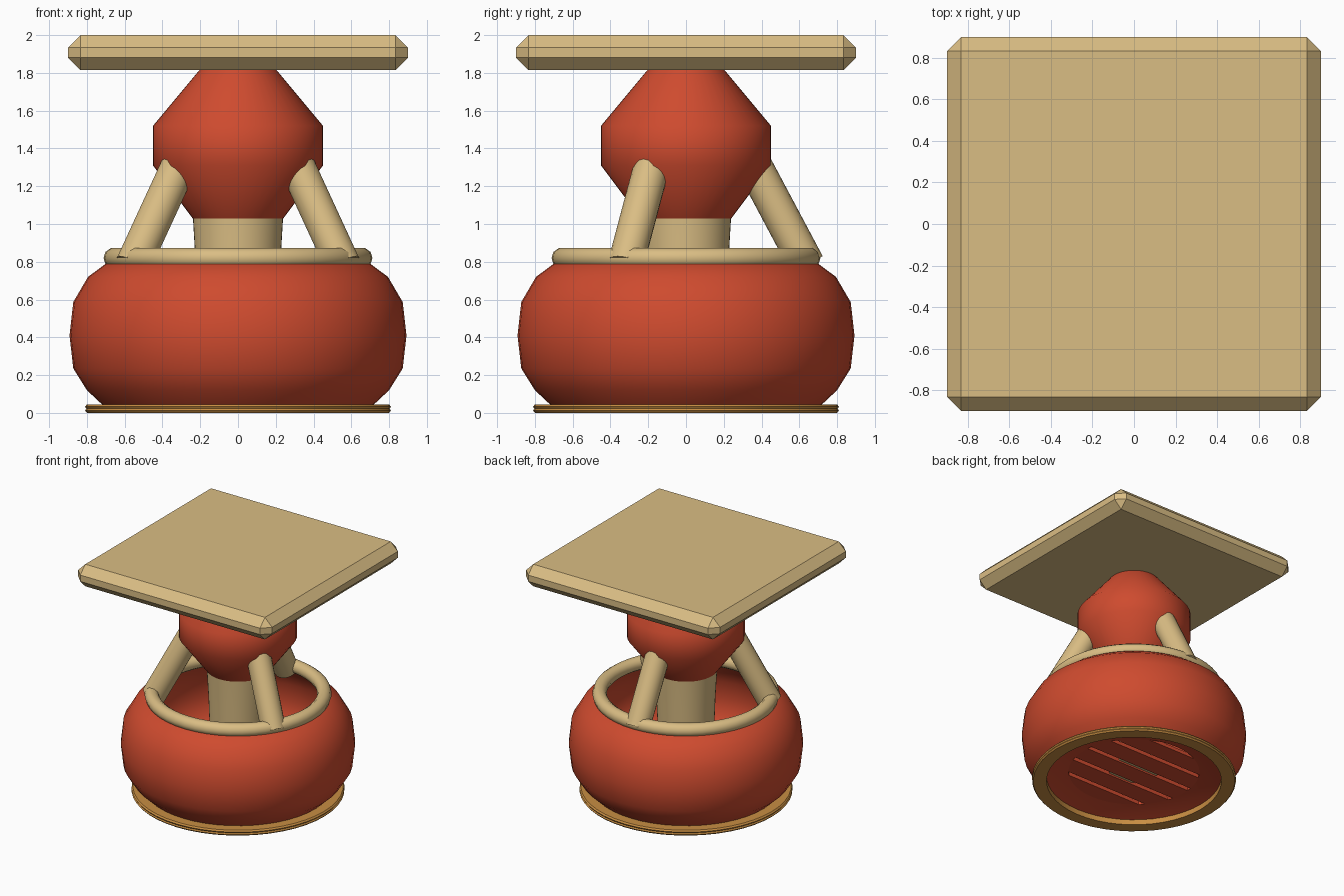
import bpy, bmesh, math
from mathutils import Vector

if "Cube" in bpy.data.objects:
    bpy.data.objects.remove(bpy.data.objects["Cube"])


def material(name, rgb):
    m = bpy.data.materials.new(name)
    m.diffuse_color = (*rgb, 1)
    m.use_nodes = True
    m.node_tree.nodes["Principled BSDF"].inputs["Base Color"].default_value = m.diffuse_color
    return m


RED = material("warm_red", (0.62, 0.07, 0.028))
TAN = material("pale_wood", (0.70, 0.51, 0.23))
AMBER = material("amber_brown", (0.58, 0.27, 0.055))


def finish(name, bm, mat, smooth=None):
    bmesh.ops.recalc_face_normals(bm, faces=bm.faces)
    me = bpy.data.meshes.new(name)
    bm.to_mesh(me)
    bm.free()
    me.materials.append(mat)
    ob = bpy.data.objects.new(name, me)
    bpy.context.collection.objects.link(ob)
    if smooth is not None:
        bpy.ops.object.select_all(action='DESELECT')
        ob.select_set(True)
        bpy.context.view_layer.objects.active = ob
        bpy.ops.object.shade_smooth_by_angle(angle=math.radians(smooth))
    return ob


def lathe(name, profile, mat, smooth, closed=False, segs=48):
    """Revolve (radius, height) points; a closed profile makes a ring, an open one gets end caps."""
    bm = bmesh.new()
    rings = [[bm.verts.new((r * math.cos(2 * math.pi * i / segs),
                            r * math.sin(2 * math.pi * i / segs), z)) for i in range(segs)]
             for r, z in profile]
    pairs = list(zip(rings, rings[1:]))
    if closed:
        pairs.append((rings[-1], rings[0]))
    else:
        bm.faces.new(rings[0])
        bm.faces.new(rings[-1])
    for a, b in pairs:
        for i in range(segs):
            j = (i + 1) % segs
            bm.faces.new((a[i], a[j], b[j], b[i]))
    return finish(name, bm, mat, smooth)


# Hollow bowl with an open mouth and a round hole in its floor
lathe("bowl", [(0.52, 0.085), (0.62, 0.07), (0.72, 0.045), (0.80, 0.12), (0.872, 0.235),
               (0.892, 0.41), (0.872, 0.587), (0.794, 0.72), (0.70, 0.79), (0.62, 0.81),
               (0.76, 0.68), (0.82, 0.56), (0.84, 0.41), (0.82, 0.27), (0.74, 0.17),
               (0.62, 0.125), (0.52, 0.12)], RED, 50, closed=True)

# Foot ring under the bowl
lathe("foot_ring", [(0.695, 0.0), (0.80, 0.0), (0.81, 0.012), (0.803, 0.022), (0.81, 0.033),
                    (0.80, 0.045), (0.695, 0.045)], AMBER, 30, closed=True)

# Round rim on the bowl mouth
lathe("rim", [(0.657 + 0.055 * math.cos(k * math.pi / 5), 0.82 + 0.055 * math.sin(k * math.pi / 5))
              for k in range(10)], TAN, 50, closed=True)

# Neck and faceted-profile head
lathe("neck", [(0.20, 0.10), (0.225, 0.80), (0.24, 1.06)], TAN, 40)
lathe("head", [(0.24, 1.03), (0.45, 1.31), (0.45, 1.52), (0.20, 1.82)], RED, 48)

# Floor grate: parallel bars trimmed to a circle
R, PITCH, HALF = 0.525, 0.21, 0.085
for n in range(5):
    y = (n - 2) * PITCH - 0.04
    ys = [max(-R + 0.005, min(R - 0.005, y + HALF * t)) for t in (-1, -0.33, 0.33, 1)]
    outline = [(math.sqrt(R * R - v * v), v) for v in ys]
    outline += [(-x, v) for x, v in reversed(outline)]
    bm = bmesh.new()
    base = bm.faces.new([bm.verts.new((x, v, 0.085)) for x, v in outline])
    ext = bmesh.ops.extrude_face_region(bm, geom=[base])
    bmesh.ops.translate(bm, vec=(0, 0, 0.03),
                        verts=[g for g in ext["geom"] if isinstance(g, bmesh.types.BMVert)])
    finish(f"grate_bar_{n + 1}", bm, RED)

# Three leaning struts from the rim to the head
for n, deg in enumerate((-150, -30, 90)):
    a = math.radians(deg)
    out = Vector((math.cos(a), math.sin(a), 0))
    low = out * 0.64 + Vector((0, 0, 0.785))
    high = out * 0.31 + Vector((0, 0, 1.405))
    axis = high - low
    bm = bmesh.new()
    bmesh.ops.create_cone(bm, cap_ends=True, segments=20, radius1=0.095, radius2=0.095,
                          depth=axis.length)
    bmesh.ops.transform(bm, matrix=axis.to_track_quat('Z', 'Y').to_matrix().to_4x4(), verts=bm.verts)
    bmesh.ops.translate(bm, vec=(low + high) / 2, verts=bm.verts)
    finish(f"strut_{n + 1}", bm, TAN, 40)

# Square top slab with chamfered edges
bm = bmesh.new()
bmesh.ops.create_cube(bm, size=1)
bmesh.ops.scale(bm, vec=(1.8, 1.8, 0.185), verts=bm.verts)
bmesh.ops.translate(bm, vec=(0, 0, 1.9075), verts=bm.verts)
bmesh.ops.bevel(bm, geom=bm.edges[:], offset=0.066, offset_type='OFFSET', segments=1,
                profile=0.5, affect='EDGES')
finish("top_slab", bm, TAN)
